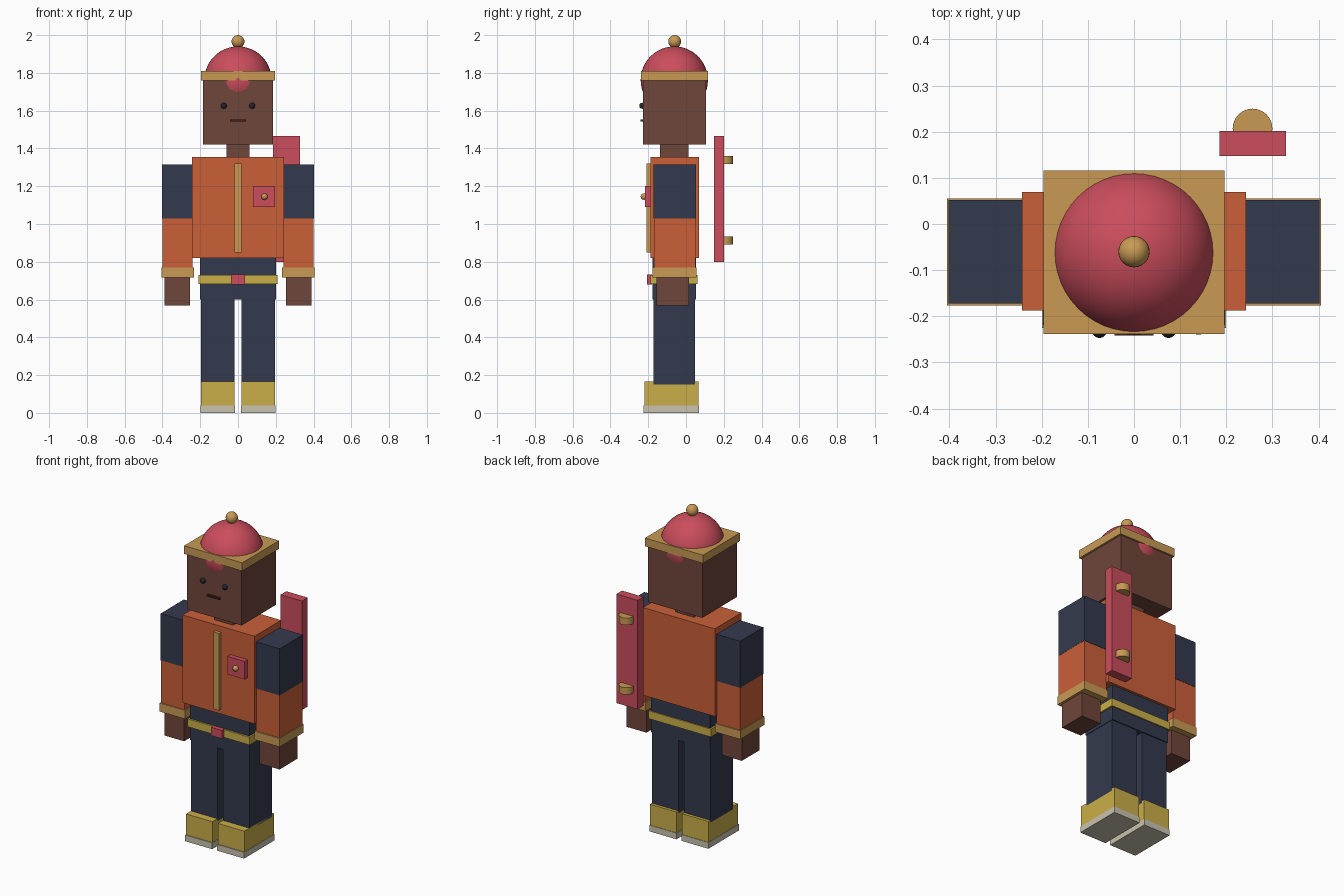
import bpy
import math

cube = bpy.data.objects.get("Cube")
if cube:
    bpy.data.objects.remove(cube, do_unlink=True)


def linear(c):
    c /= 255
    return c / 12.92 if c <= 0.04045 else ((c + 0.055) / 1.055) ** 2.4


def material(name, r, g, b):
    m = bpy.data.materials.new(name)
    m.use_nodes = True
    col = (linear(r), linear(g), linear(b), 1)
    m.diffuse_color = col
    m.node_tree.nodes["Principled BSDF"].inputs["Base Color"].default_value = col
    return m


RED = material("rose red", 203, 77, 92)
TAN = material("tan gold", 200, 154, 84)
SKIN = material("brown skin", 111, 70, 59)
NAVY = material("navy cloth", 52, 58, 78)
ORANGE = material("orange cloth", 203, 96, 57)
YELLOW = material("yellow leather", 202, 175, 73)
SOLE = material("pale sole", 202, 195, 176)
DARK = material("eye black", 34, 36, 46)
MOUTH = material("mouth brown", 62, 34, 30)


def finish(name, mat, smooth=False):
    ob = bpy.context.object
    ob.name = name
    ob.data.materials.append(mat)
    if smooth:
        bpy.ops.object.shade_smooth_by_angle(angle=math.radians(40))
    return ob


def box(name, mat, x, y, z):
    """Box from its (low, high) range on each axis."""
    spans = (x, y, z)
    bpy.ops.mesh.primitive_cube_add(size=1, location=[(a + b) / 2 for a, b in spans])
    ob = finish(name, mat)
    for v in ob.data.vertices:
        for i, (a, b) in enumerate(spans):
            v.co[i] *= b - a
    return ob


def ball(name, mat, r, loc, seg=24):
    bpy.ops.mesh.primitive_uv_sphere_add(segments=seg, ring_count=seg // 2, radius=r, location=loc)
    return finish(name, mat, True)


def wide(h):
    return (-h, h)


# Head and cap
box("head", SKIN, wide(.184), (-.228, .106), (1.42, 1.78))
box("neck", SKIN, wide(.062), (-.138, .012), (1.34, 1.43))
box("cap_brim", TAN, wide(.196), (-.239, .116), (1.76, 1.81))
ball("cap_dome", RED, .178, (0, -.062, 1.762), 48)
ball("cap_bobble", TAN, .034, (0, -.06, 1.966))
box("mouth", MOUTH, wide(.042), (-.242, -.22), (1.543, 1.553))

# Jacket with zip and chest pocket
box("jacket", ORANGE, wide(.243), (-.188, .069), (.82, 1.355))
box("zip", TAN, wide(.018), (-.21, -.18), (.85, 1.32))
box("pocket", RED, (.08, .197), (-.217, -.18), (1.09, 1.2))
ball("pocket_button", TAN, .017, (.14, -.223, 1.145))

# Hips and belt
box("hips", NAVY, wide(.2), (-.177, .053), (.6, .83))
box("belt", YELLOW, wide(.21), (-.188, .06), (.682, .73))
box("buckle", RED, wide(.036), (-.207, -.18), (.681, .732))

# Paired parts
for side, s in (("left", 1), ("right", -1)):
    def pair(name, mat, x, y, z):
        box(f"{side}_{name}", mat, sorted((s * x[0], s * x[1])), y, z)

    ball(f"{side}_eye", DARK, .016, (s * .075, -.231, 1.626))
    pair("upper_sleeve", NAVY, (.24, .402), (-.172, .052), (1.03, 1.315))
    pair("lower_sleeve", ORANGE, (.241, .401), (-.17, .05), (.75, 1.03))
    pair("cuff", TAN, (.234, .405), (-.177, .055), (.718, .77))
    pair("hand", SKIN, (.255, .389), (-.155, .017), (.568, .73))
    pair("leg", NAVY, (.019, .197), (-.172, .047), (.15, .61))
    pair("shoe", YELLOW, (.019, .197), (-.22, .065), (.037, .165))
    pair("sole", SOLE, (.017, .199), (-.225, .068), (0, .038))

# Board carried behind, with two rounded clips
box("back_board", RED, (.185, .329), (.147, .202), (.8, 1.465))
for name, z in (("upper_clip", 1.338), ("lower_clip", .913)):
    bpy.ops.mesh.primitive_cylinder_add(vertices=32, radius=.043, depth=.043, location=(.257, .207, z))
    finish(name, TAN, True)
